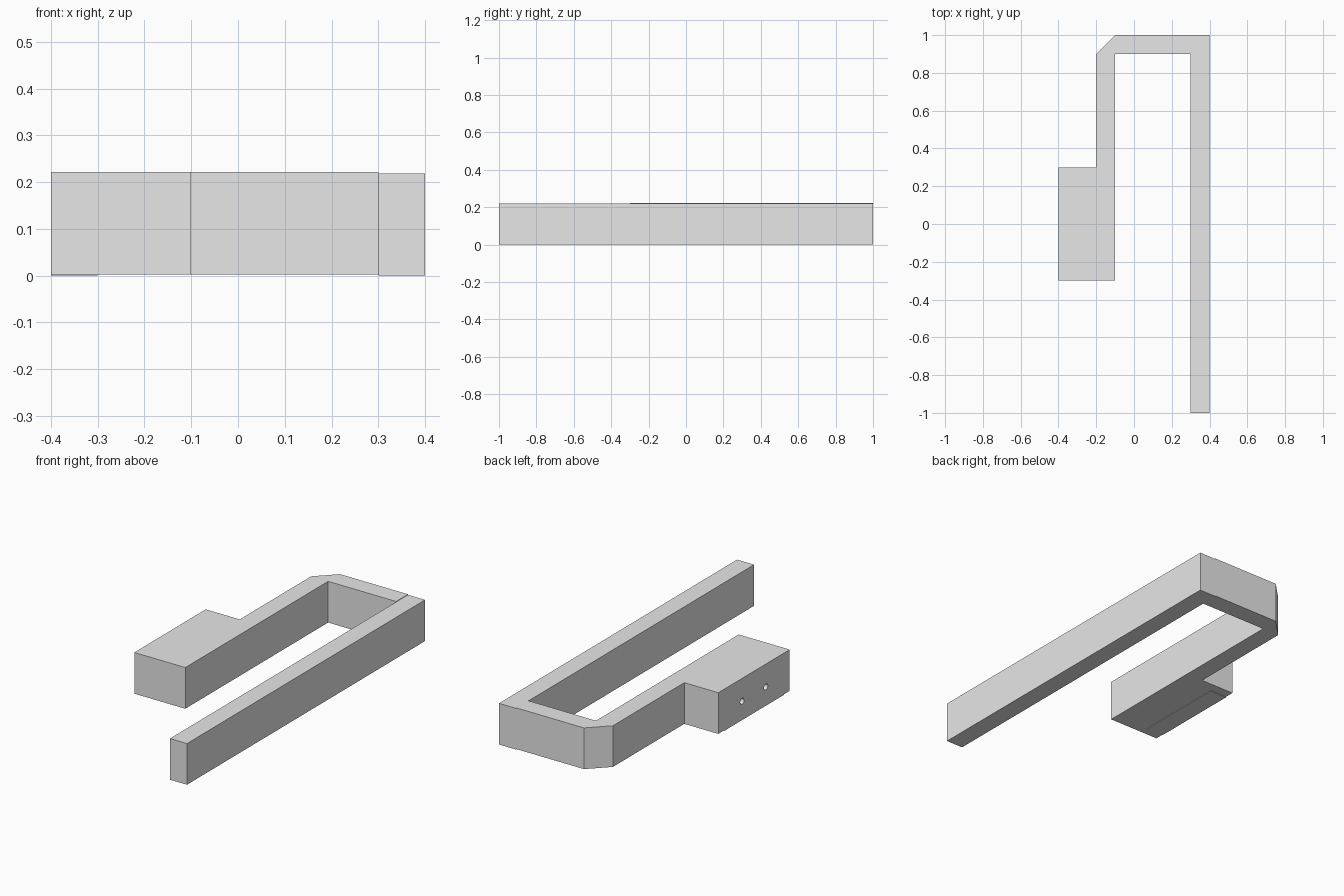
import bpy
import bmesh
import math
from mathutils import Vector

cube = bpy.data.objects.get("Cube")
if cube:
    bpy.data.objects.remove(cube, do_unlink=True)

grey = bpy.data.materials.new("plain grey")
grey.use_nodes = True
colour = (0.8, 0.8, 0.8, 1)
grey.diffuse_color = colour
grey.node_tree.nodes["Principled BSDF"].inputs["Base Color"].default_value = colour

LOW, HIGH = 0.003, 0.222   # underside and top of the hooked arm


def prism(name, outline, bottom, top):
    """Extrude a flat outline upward into a solid part."""
    bm = bmesh.new()
    face = bm.faces.new([bm.verts.new((x, y, bottom)) for x, y in outline])
    moved = bmesh.ops.extrude_face_region(bm, geom=[face])["geom"]
    bmesh.ops.translate(bm, vec=Vector((0, 0, top - bottom)),
                        verts=[v for v in moved if isinstance(v, bmesh.types.BMVert)])
    bmesh.ops.recalc_face_normals(bm, faces=bm.faces)
    mesh = bpy.data.meshes.new(name)
    bm.to_mesh(mesh)
    bm.free()
    mesh.materials.append(grey)
    obj = bpy.data.objects.new(name, mesh)
    bpy.context.collection.objects.link(obj)
    return obj


def rectangle(x0, x1, y0, y1):
    return [(x0, y0), (x1, y0), (x1, y1), (x0, y1)]


# Long straight bar, set slightly lower than the hook
prism("long_bar", rectangle(0.3, 0.4, -1, 1), 0, 0.219)

# Hooked arm with chamfered corner and end block
hook = prism("hooked_arm", [
    (0.3, 1), (-0.1, 1), (-0.2, 0.9), (-0.2, 0.3), (-0.4, 0.3),
    (-0.4, -0.3), (-0.1, -0.3), (-0.1, 0.9), (0.3, 0.9)], LOW, HIGH)

# Thin foot under the outer edge of the block
prism("block_foot", rectangle(-0.4, -0.3, -0.25, 0.25), 0, LOW)

# Two round screw holes in the outer side of the block
for side, y in (("front", -0.1), ("back", 0.1)):
    bpy.ops.mesh.primitive_cylinder_add(
        vertices=24, radius=0.016, depth=0.2,
        location=(-0.4, y, 0.1), rotation=(0, math.pi / 2, 0))
    cutter = bpy.context.object
    cutter.name = side + "_hole_cutter"
    cutter.data.materials.append(grey)
    cutter.hide_render = True
    cutter.hide_set(True)
    cut = hook.modifiers.new(side + "_hole", "BOOLEAN")
    cut.operation = "DIFFERENCE"
    cut.solver = "EXACT"
    cut.object = cutter
